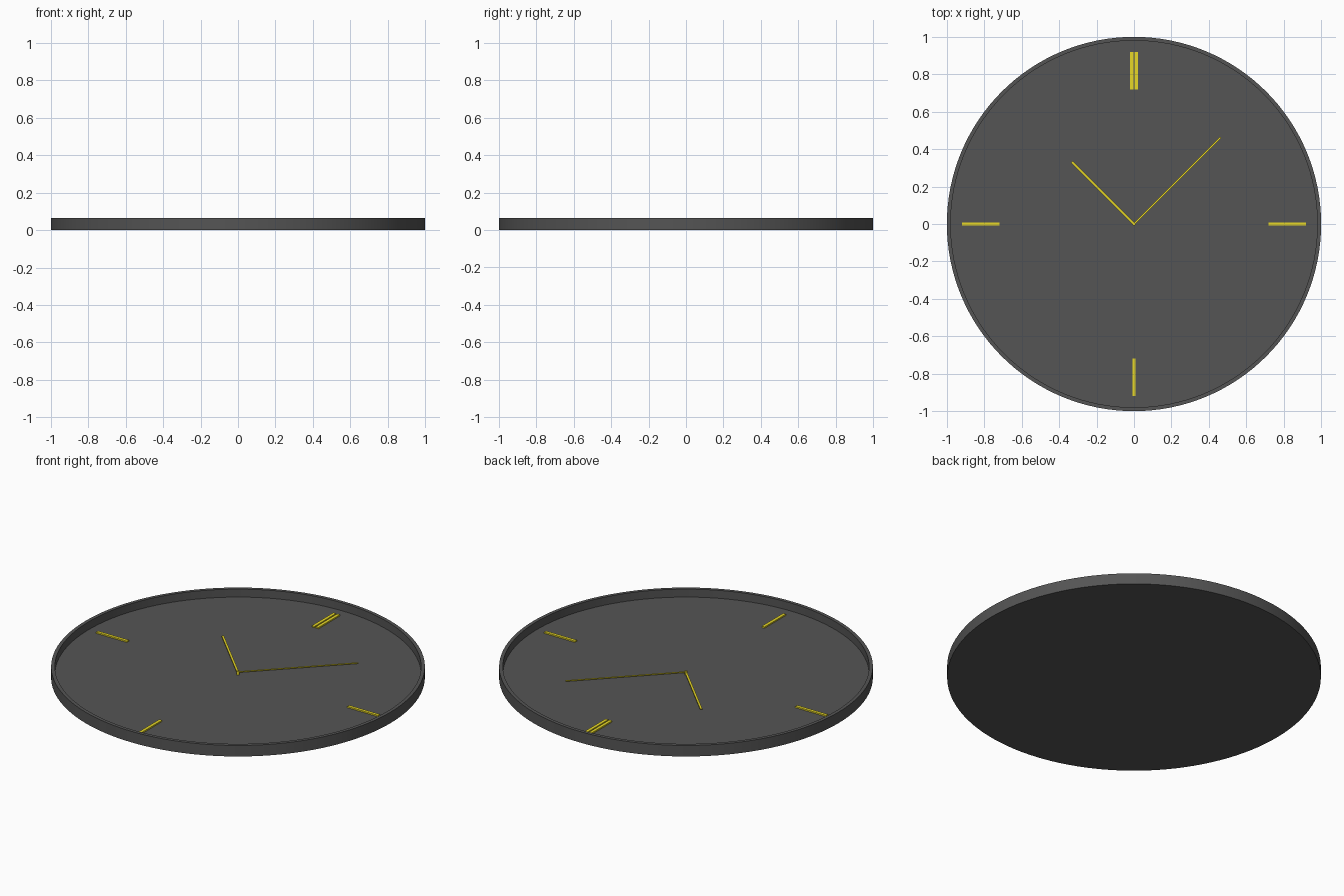
import bpy, bmesh, math
from mathutils import Matrix

if "Cube" in bpy.data.objects:
    bpy.data.objects.remove(bpy.data.objects["Cube"])

def material(name, rgb):
    m = bpy.data.materials.new(name)
    m.diffuse_color = (*rgb, 1)
    m.use_nodes = True
    m.node_tree.nodes["Principled BSDF"].inputs["Base Color"].default_value = m.diffuse_color
    return m

DARK = material("charcoal", (0.09, 0.09, 0.09))
GOLD = material("gold", (0.8, 0.68, 0.02))

def finish(bm, name, mat, smooth=False):
    bmesh.ops.recalc_face_normals(bm, faces=bm.faces)
    me = bpy.data.meshes.new(name)
    bm.to_mesh(me)
    bm.free()
    me.materials.append(mat)
    ob = bpy.data.objects.new(name, me)
    bpy.context.collection.objects.link(ob)
    if smooth:
        bpy.ops.object.select_all(action='DESELECT')
        ob.select_set(True)
        bpy.context.view_layer.objects.active = ob
        bpy.ops.object.shade_smooth_by_angle(angle=math.radians(30))
    return ob

def bar(name, start, end, width, z0, z1, angle, side=0.0):
    """Thin box running outward from the centre; angle is clockwise from 12."""
    bm = bmesh.new()
    place = (Matrix.Rotation(-angle, 4, 'Z')
             @ Matrix.Translation((side, (start + end) / 2, (z0 + z1) / 2))
             @ Matrix.Diagonal((width, end - start, z1 - z0, 1)))
    bmesh.ops.create_cube(bm, size=1, matrix=place)
    return finish(bm, name, GOLD)

# Case: shallow dish with a thin raised rim
SEG, FLOOR, TOP = 128, 0.018, 0.065
bm = bmesh.new()
rings = []
for r, z in ((1, 0), (1, TOP), (0.98, TOP), (0.98, FLOOR)):
    rings.append([bm.verts.new((r * math.cos(2 * math.pi * i / SEG),
                                r * math.sin(2 * math.pi * i / SEG), z))
                  for i in range(SEG)])
for a, b in zip(rings, rings[1:]):
    for i in range(SEG):
        j = (i + 1) % SEG
        bm.faces.new((a[i], a[j], b[j], b[i]))
bm.faces.new(rings[0][::-1])
bm.faces.new(rings[-1])
finish(bm, "clock_case", DARK, smooth=True)

# Hour markers: double bar at twelve, single bars at three, six and nine
for n, side in (("left", -0.0125), ("right", 0.0125)):
    bar(f"marker_twelve_{n}", 0.72, 0.92, 0.018, FLOOR - 0.003, 0.026, 0, side)
for k, n in enumerate(("three", "six", "nine"), 1):
    bar(f"marker_{n}", 0.72, 0.92, 0.018, FLOOR - 0.003, 0.026, k * math.pi / 2)

# Hands
bar("hour_hand", 0, 0.47, 0.012, 0.026, 0.031, -math.pi / 4)
bar("minute_hand", 0, 0.655, 0.009, 0.031, 0.035, math.pi / 4)

# Centre pin
bm = bmesh.new()
bmesh.ops.create_cone(bm, cap_ends=True, segments=24, radius1=0.008, radius2=0.008,
                      depth=0.022, matrix=Matrix.Translation((0, 0, 0.027)))
finish(bm, "centre_pin", GOLD, smooth=True)
